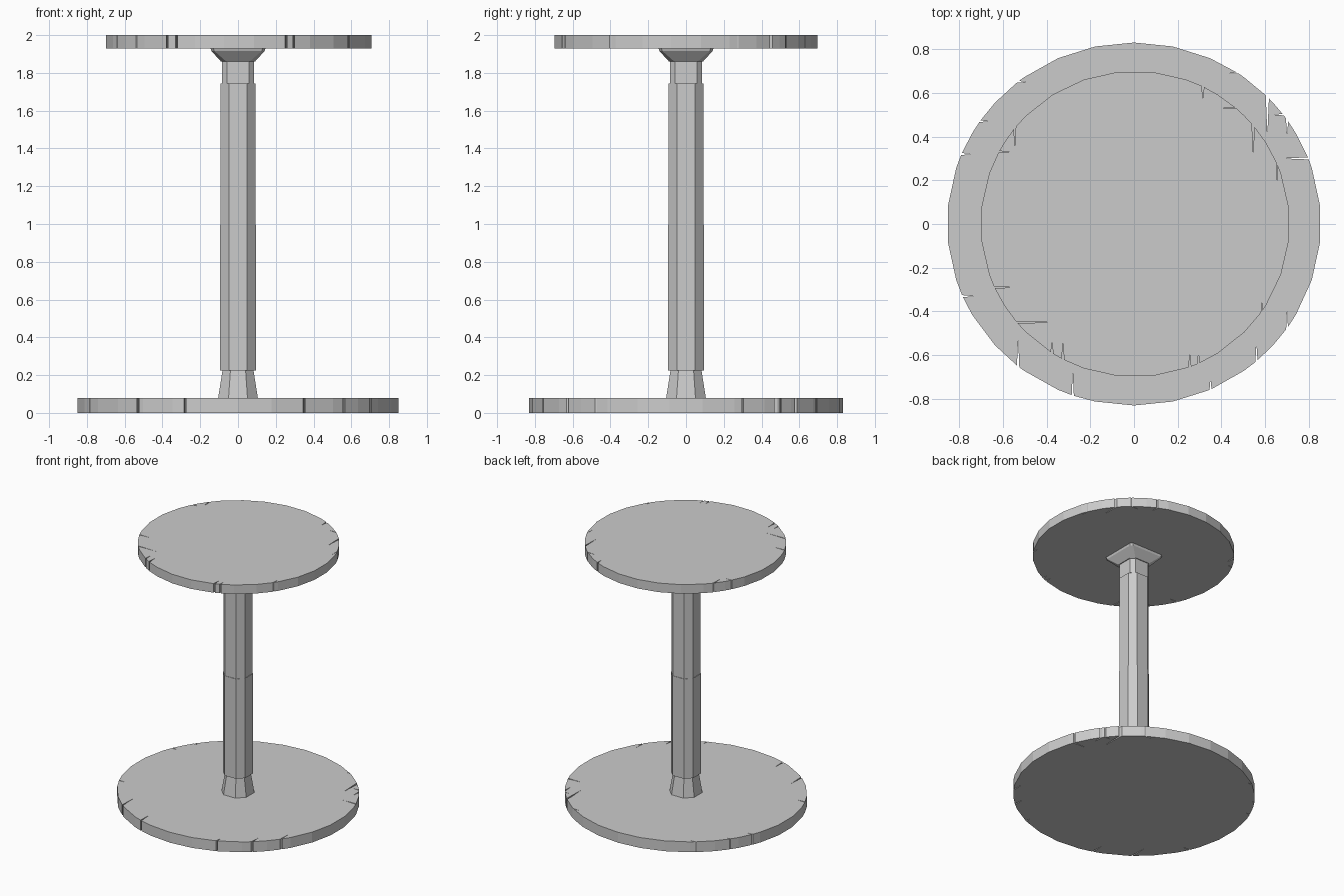
import bpy, bmesh
from math import sin, cos, pi, sqrt, atan2, tau

if "Cube" in bpy.data.objects:
    bpy.data.objects.remove(bpy.data.objects["Cube"])


def mesh_object(name, bm):
    bmesh.ops.recalc_face_normals(bm, faces=bm.faces)
    me = bpy.data.meshes.new(name)
    bm.to_mesh(me)
    bm.free()
    ob = bpy.data.objects.new(name, me)
    bpy.context.scene.collection.objects.link(ob)
    return ob


def split_disc(name, rx, ry, z0, z1, sides, cracks, cx=0.0):
    """Faceted wooden disc; each crack is (tip x, tip y, axis, half angle)."""
    events, mouths = [], []
    for tx, ty, axis, half in cracks:
        if axis == 'x':
            mx, my = (1 if tx > 0 else -1) * rx * sqrt(1 - (ty / ry) ** 2), ty
        else:
            mx, my = tx, (1 if ty > 0 else -1) * ry * sqrt(1 - (tx / rx) ** 2)
        a = atan2(my / ry, mx / rx) % tau
        mouths.append(a)
        events.append((a, [(rx * cos(a - half), ry * sin(a - half)), (tx, ty),
                           (rx * cos(a + half), ry * sin(a + half))]))
    for i in range(sides):
        a = tau * (i + 0.5) / sides
        if all(abs(a - m) > 0.03 for m in mouths):
            events.append((a, [(rx * cos(a), ry * sin(a))]))
    events.sort(key=lambda e: e[0])
    bm = bmesh.new()
    face = bm.faces.new([bm.verts.new((x + cx, y, z0)) for _, pts in events for x, y in pts])
    # split the concave outline into clean triangles after extruding
    ext = bmesh.ops.extrude_face_region(bm, geom=[face], use_keep_orig=True)
    for v in ext['geom']:
        if isinstance(v, bmesh.types.BMVert):
            v.co.z = z1
    bmesh.ops.recalc_face_normals(bm, faces=bm.faces)
    bmesh.ops.triangulate(bm, faces=[f for f in bm.faces if len(f.verts) > 4])
    return mesh_object(name, bm)


def post(name, rings):
    """Chamfered square loft; each ring is (z, half width, half flat)."""
    bm = bmesh.new()
    loops = []
    for z, h, f in rings:
        pts = [(h, -f), (h, f), (f, h), (-f, h), (-h, f), (-h, -f), (-f, -h), (f, -h)]
        loops.append([bm.verts.new((x, y, z)) for x, y in pts])
    for lo, hi in zip(loops, loops[1:]):
        for i in range(8):
            j = (i + 1) % 8
            bm.faces.new((lo[i], lo[j], hi[j], hi[i]))
    bm.faces.new(loops[0])
    bm.faces.new(loops[-1])
    return mesh_object(name, bm)


# round base with weathered splits around the rim
split_disc("base", 0.855, 0.83, 0.0, 0.08, 30, [
    (0.61, 0.41, 'y', 0.012), (0.70, 0.40, 'y', 0.010), (0.64, 0.50, 'x', 0.005),
    (0.68, 0.30, 'x', 0.006), (0.43, 0.69, 'x', 0.006), (-0.49, 0.65, 'x', 0.008),
    (-0.67, 0.47, 'x', 0.006), (-0.74, 0.32, 'x', 0.006), (-0.53, -0.52, 'y', 0.008),
    (-0.28, -0.68, 'y', 0.006), (0.35, -0.71, 'y', 0.006), (0.56, -0.55, 'y', 0.008),
    (0.70, -0.38, 'y', 0.008), (-0.73, -0.33, 'x', 0.006)])

# smaller round table top
split_disc("table_top", 0.707, 0.70, 1.93, 2.0, 28, [
    (0.54, 0.32, 'y', 0.012), (0.31, 0.57, 'y', 0.008), (0.39, 0.53, 'x', 0.006),
    (0.65, 0.19, 'y', 0.006), (-0.55, 0.35, 'y', 0.010), (-0.57, 0.33, 'x', 0.006),
    (-0.37, -0.45, 'x', 0.006), (-0.38, -0.53, 'y', 0.008), (-0.33, -0.53, 'y', 0.008),
    (0.25, -0.60, 'y', 0.008), (0.29, -0.59, 'y', 0.006), (0.58, -0.35, 'y', 0.008),
    (-0.56, -0.29, 'x', 0.006)], cx=0.005)

# central column, its flared foot, the neck and the bracket under the top
post("column_lower", [(0.225, 0.095, 0.048), (0.995, 0.095, 0.048)])
post("column_upper", [(0.995, 0.092, 0.048), (1.745, 0.092, 0.048)])
post("column_foot", [(0.08, 0.105, 0.05), (0.225, 0.082, 0.04)])
post("column_neck", [(1.745, 0.084, 0.058), (1.86, 0.084, 0.058)])
post("top_bracket", [(1.86, 0.09, 0.062), (1.915, 0.14, 0.125), (1.93, 0.145, 0.13)])
